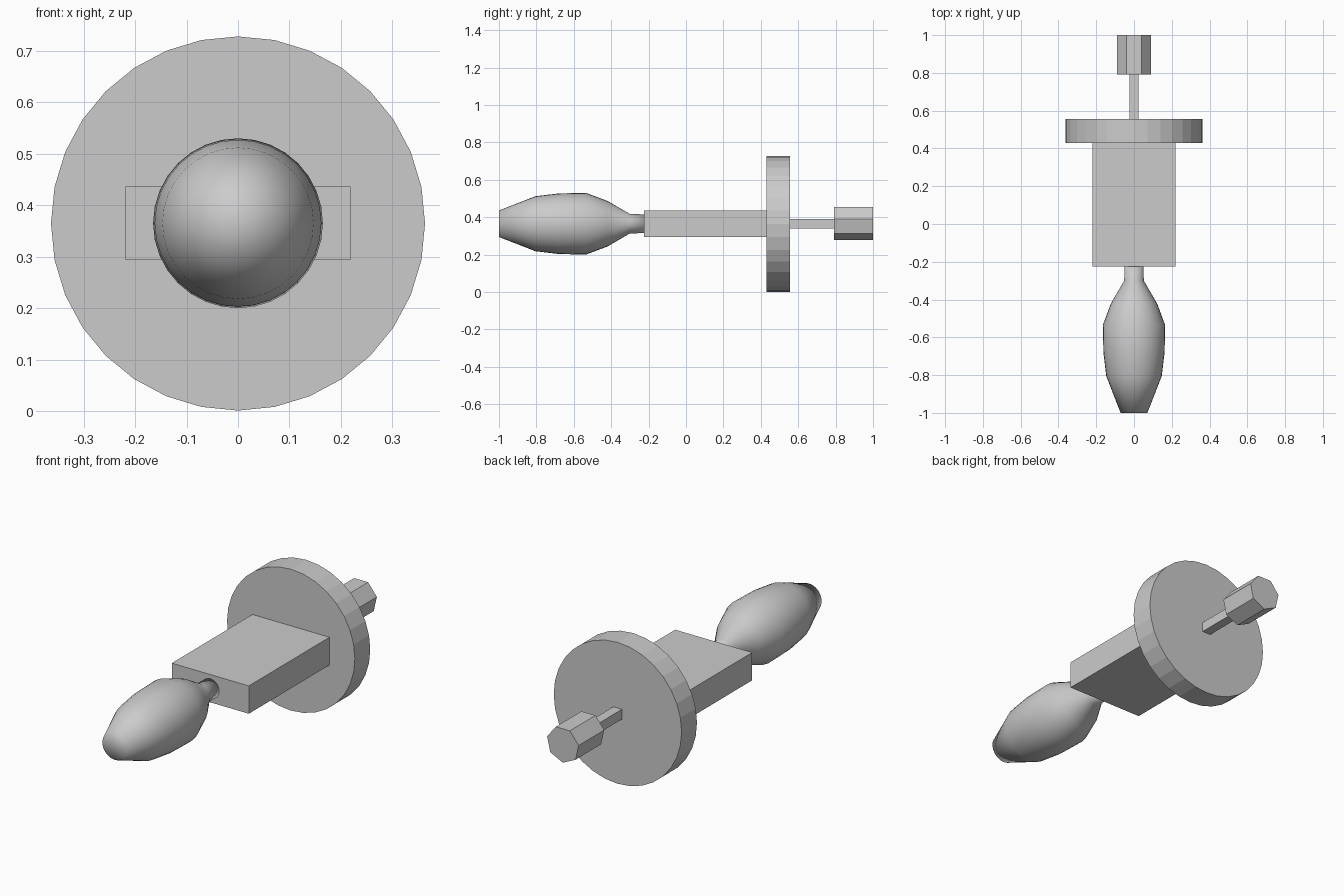
import bpy, bmesh, math

if "Cube" in bpy.data.objects:
    bpy.data.objects.remove(bpy.data.objects["Cube"])

AXIS_Z = 0.365  # height of the long axis running along y


def make_object(name, bm, smooth=False):
    bmesh.ops.remove_doubles(bm, verts=bm.verts, dist=1e-5)
    bmesh.ops.recalc_face_normals(bm, faces=bm.faces)
    mesh = bpy.data.meshes.new(name)
    bm.to_mesh(mesh)
    bm.free()
    for poly in mesh.polygons:
        poly.use_smooth = smooth
    obj = bpy.data.objects.new(name, mesh)
    bpy.context.collection.objects.link(obj)
    return obj


def lathe(name, profile, sides, start=0.0, z=AXIS_Z, fan=False, smooth=False):
    """Rings of (y, radius) around the y axis, capped at both ends."""
    bm = bmesh.new()
    rings = []
    for y, r in profile:
        angles = [start + 2 * math.pi * i / sides for i in range(sides)]
        rings.append([bm.verts.new((r * math.cos(a), y, z + r * math.sin(a))) for a in angles])
    for a, b in zip(rings, rings[1:]):
        for i in range(sides):
            j = (i + 1) % sides
            bm.faces.new((a[i], a[j], b[j], b[i]))
    caps = [bm.faces.new(rings[0]), bm.faces.new(rings[-1])]
    if fan:
        bmesh.ops.poke(bm, faces=caps)
    return make_object(name, bm, smooth)


def box(name, half_x, y0, y1, half_z):
    bm = bmesh.new()
    bmesh.ops.create_cube(bm, size=2)
    for v in bm.verts:
        v.co = (v.co.x * half_x, y1 if v.co.y > 0 else y0, AXIS_Z + v.co.z * half_z)
    return make_object(name, bm)


# Turned grip with narrow neck
lathe("handle", [(-1.0, 0.071), (-0.805, 0.147), (-0.68, 0.162), (-0.535, 0.165),
                 (-0.42, 0.122), (-0.30, 0.052), (-0.224, 0.05)], 32, fan=True, smooth=True)

# Flat body block
box("body", 0.219, -0.225, 0.432, 0.0715)

# Large round plate
lathe("disc", [(0.43, 0.3635), (0.555, 0.3635)], 32, z=0.3645)

# Thin square shaft
box("shaft", 0.0245, 0.555, 0.793, 0.0255)

# Seven-sided end knob, corner pointing down
lathe("knob", [(0.792, 0.0918), (1.0, 0.0918)], 7, start=-math.pi / 2, z=0.371)
